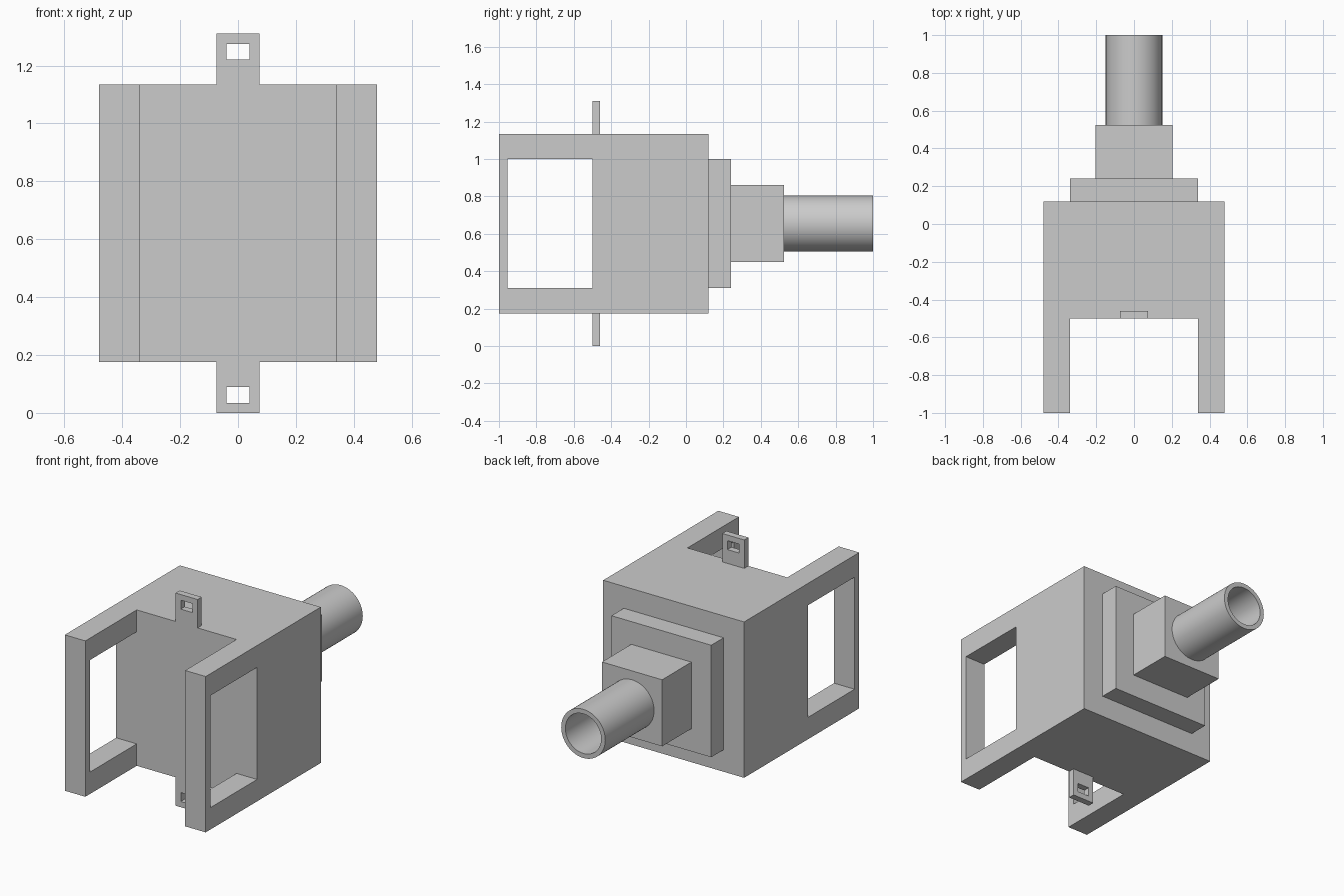
import bpy
import bmesh
import math
from mathutils import Matrix, Vector

cube = bpy.data.objects.get("Cube")
if cube:
    bpy.data.objects.remove(cube, do_unlink=True)

grey = bpy.data.materials.new("light grey")
grey.use_nodes = True
colour = (0.6, 0.6, 0.6, 1)
grey.diffuse_color = colour
grey.node_tree.nodes["Principled BSDF"].inputs["Base Color"].default_value = colour

MID = 0.655  # height of the shared centre axis


def add_object(name, bm):
    bmesh.ops.recalc_face_normals(bm, faces=bm.faces)
    mesh = bpy.data.meshes.new(name)
    bm.to_mesh(mesh)
    bm.free()
    mesh.materials.append(grey)
    obj = bpy.data.objects.new(name, mesh)
    bpy.context.collection.objects.link(obj)
    return obj


def box(name, half_x, y, z):
    """Box centred on x, spanning the given y and z ranges."""
    bm = bmesh.new()
    bmesh.ops.create_cube(bm, size=1)
    size = Vector((2 * half_x, y[1] - y[0], z[1] - z[0]))
    centre = Vector((0, sum(y) / 2, sum(z) / 2))
    bmesh.ops.transform(bm, verts=bm.verts,
                        matrix=Matrix.Translation(centre) @ Matrix.Diagonal(size.to_4d()))
    return add_object(name, bm)


def cut(target, cutter):
    cutter.hide_render = True
    cutter.hide_viewport = True
    mod = target.modifiers.new("cut", "BOOLEAN")
    mod.operation = "DIFFERENCE"
    mod.solver = "EXACT"
    mod.object = cutter
    bpy.context.view_layer.objects.active = target
    bpy.ops.object.modifier_apply(modifier=mod.name)
    bpy.data.objects.remove(cutter, do_unlink=True)


# Housing with an open front slot and a window through both arms
housing = box("housing", 0.48, (-1, 0.12), (MID - 0.48, MID + 0.48))
cut(housing, box("slot_cutter", 0.34, (-1.1, -0.5), (-0.1, 1.4)))
cut(housing, box("window_cutter", 0.6, (-0.955, -0.5), (MID - 0.345, MID + 0.345)))

# Stepped back
box("back_plate", 0.34, (0.12, 0.24), (MID - 0.345, MID + 0.345))
box("back_block", 0.205, (0.24, 0.525), (MID - 0.205, MID + 0.205))

# Upper and lower tabs, each with a rectangular eye
for name, side in (("upper_tab", 1), ("lower_tab", -1)):
    def span(a, b):
        return sorted((MID + side * a, MID + side * b))
    tab = box(name, 0.075, (-0.5, -0.46), span(0.48, 0.655))
    cut(tab, box("eye_cutter", 0.04, (-0.6, -0.4), span(0.565, 0.62)))

# Hollow pipe, turned around the centre axis
bm = bmesh.new()
profile = [(0.15, 0.525), (0.15, 1), (0.122, 1), (0.122, 0.525)]
verts = [bm.verts.new((r, y, MID)) for r, y in profile]
edges = [bm.edges.new(pair) for pair in zip(verts, verts[1:])]
bmesh.ops.spin(bm, geom=verts + edges, cent=(0, 0, MID), axis=(0, 1, 0),
               angle=math.tau, steps=64, use_merge=True)
bmesh.ops.remove_doubles(bm, verts=bm.verts, dist=0.0001)
pipe = add_object("pipe", bm)
bpy.ops.object.select_all(action="DESELECT")
pipe.select_set(True)
bpy.context.view_layer.objects.active = pipe
bpy.ops.object.shade_smooth_by_angle(angle=math.radians(30))
